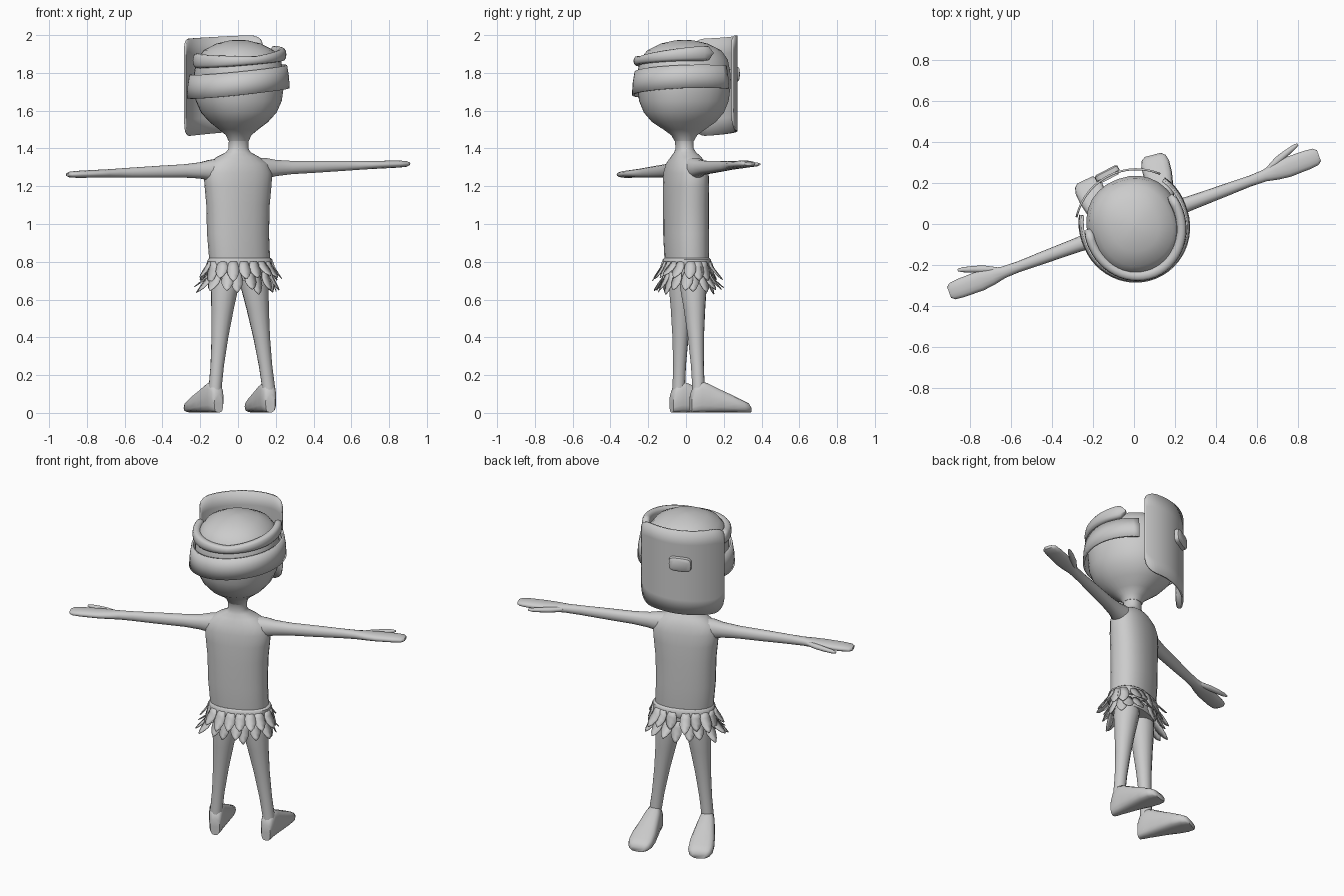
import bpy, math, random
from mathutils import Vector, Matrix

if "Cube" in bpy.data.objects:
    bpy.data.objects.remove(bpy.data.objects["Cube"])

random.seed(4)
TURN = Matrix.Rotation(math.radians(20.3), 3, 'Z')   # the figure faces +Y, turned a little
grey = bpy.data.materials.new("plain_grey")
grey.diffuse_color = (0.6, 0.6, 0.6, 1)
grey.use_nodes = True
grey.node_tree.nodes["Principled BSDF"].inputs["Base Color"].default_value = grey.diffuse_color


def make(name, verts, faces, sharp=40, thick=0):
    me = bpy.data.meshes.new(name)
    me.from_pydata([TURN @ Vector(v) for v in verts], [], faces)
    me.materials.append(grey)
    me.validate()
    me.shade_smooth()
    me.set_sharp_from_angle(angle=math.radians(sharp))
    ob = bpy.data.objects.new(name, me)
    bpy.context.collection.objects.link(ob)
    if thick:
        m = ob.modifiers.new("thickness", 'SOLIDIFY')
        m.thickness = thick
        m.offset = 0
    return ob


def loft(name, sections, n=16, e=1.0, sharp=45):
    """Skin through elliptical sections (centre, half axis u, half axis v)."""
    def p(c):
        return math.copysign(abs(c) ** e, c)
    verts, faces = [], []
    for c, u, v in sections:
        for i in range(n):
            a = 2 * math.pi * i / n
            verts.append(Vector(c) + Vector(u) * p(math.cos(a)) + Vector(v) * p(math.sin(a)))
    for s in range(len(sections) - 1):
        for i in range(n):
            j = (i + 1) % n
            faces.append((s * n + i, s * n + j, s * n + n + j, s * n + n + i))
    last = (len(sections) - 1) * n
    faces += [tuple(reversed(range(n))), tuple(range(last, last + n))]
    return make(name, verts, faces, sharp)


def upright(name, rows, **kw):
    """Loft of horizontal sections (z, half width, half depth, x, y)."""
    return loft(name, [((x, y, z), (a, 0, 0), (0, b, 0)) for z, a, b, x, y in rows], **kw)


# torso and neck
upright("torso", [(0.70, .150, .095, .01, 0), (0.80, .165, .104, .01, 0), (0.95, .168, .108, 0, 0),
                  (1.10, .172, .108, 0, 0), (1.20, .182, .107, 0, 0), (1.27, .188, .102, 0, 0),
                  (1.32, .165, .090, 0, 0), (1.355, .115, .072, 0, 0), (1.38, .065, .055, 0, -.005),
                  (1.40, .052, .046, 0, -.008), (1.44, .052, .048, 0, -.01), (1.48, .065, .068, 0, -.01)],
        n=24, e=.88)

# head
upright("head", [(1.44, .054, .05, 0, -.01), (1.47, .066, .068, 0, -.01), (1.50, .10, .11, 0, -.01),
                 (1.54, .15, .17, 0, -.012), (1.59, .195, .212, 0, -.012), (1.65, .222, .236, 0, -.012),
                 (1.72, .232, .245, 0, -.012), (1.80, .232, .245, 0, -.012), (1.87, .218, .232, 0, -.012),
                 (1.92, .18, .195, 0, -.01), (1.955, .115, .125, 0, -.01), (1.972, .045, .05, 0, -.01),
                 (1.975, .005, .005, 0, -.01)], n=28, e=.92)

# flat strap wrapped round the back of the head, leaning sideways
verts, faces, steps = [], [], 36
for k in range(steps + 1):
    a = math.radians(38 - 250 * k / steps)
    c, s = math.cos(a), math.sin(a)
    flare = .018 * max(0, s)
    for h, r in ((-.063, .268), (0, .264), (.06, .254)):
        rr = r + flare
        x = rr * .98 * c
        verts.append((x, -.014 + rr * s, 1.755 + .11 * x + h))
for k in range(steps):
    for j in range(2):
        i = k * 3 + j
        faces.append((i, i + 3, i + 4, i + 1))
make("mask_strap", verts, faces, thick=.012)

# padded head band above the strap, thicker toward its two rounded ends
sec = []
for k in range(33):
    t = k / 32
    a = math.radians(20 - 216 * t)
    side = abs(2 * t - 1)
    end = math.sqrt(max(.02, 1 - max(0, (side - .9) / .1) ** 2))
    hz = (.022 + .020 * side) * end
    d = Vector((math.cos(a), math.sin(a), 0))
    base = Vector((d.x * .225, d.y * .243 - .014, 1.866 + .02 * side + .02 * d.x))
    sec.append((base, d * .024 * (.5 + .5 * end), (0, 0, hz)))
loft("head_band", sec, n=12, e=.8)

# curved face mask: part of a cylinder with rounded corners
verts, faces, nu, nv = [], [], 28, 6
centre, half = math.radians(97), math.radians(50)
for i in range(nu + 1):
    t = 1 - 2 * i / nu
    t = math.copysign(1 - (1 - abs(t)) ** 1.3, t)    # finer near the corners
    a = centre + half * t
    x, y = .30 * math.cos(a), -.035 + .30 * math.sin(a)
    q = max(0, (abs(t) - .7) / .3)
    drop = 1 - math.sqrt(max(0, 1 - q * q))
    lo, hi = 1.483 + .08 * x + .08 * drop, 1.992 + .05 * x - .045 * drop
    for j in range(nv + 1):
        verts.append((x, y, lo + (hi - lo) * j / nv))
for i in range(nu):
    for j in range(nv):
        k = i * (nv + 1) + j
        faces.append((k, k + 1, k + nv + 2, k + nv + 1))
make("mask", verts, faces, thick=.010)

# blocky nose on the mask
d = Vector((math.cos(centre), math.sin(centre), 0))
w = Vector((d.y, -d.x, .08))
o = Vector((0, -.035, 1.79))
loft("mask_nose", [(o + d * r, w * a, (0, 0, b)) for r, a, b in
                   ((.285, .05, .03), (.297, .05, .03), (.303, .064, .042), (.325, .062, .040),
                    (.332, .05, .03))], n=16, e=.5)

# arms, hands and thumbs
for side, label in ((1, "right"), (-1, "left")):
    def z(x):
        return 1.290 + side * x * .030
    arm = [(.10, .06, .06), (.16, .052, .055), (.21, .042, .044), (.30, .035, .036), (.45, .031, .032),
           (.60, .026, .027), (.68, .029, .024), (.74, .042, .022), (.80, .049, .021), (.90, .047, .019),
           (.945, .042, .016), (.962, .028, .009)]
    loft(label + "_arm", [((side * x, 0, z(x)), (0, side * b, 0), (0, 0, c)) for x, b, c in arm],
         n=14, e=.9, sharp=60)
    thumb = [(.70, .02, .014, .014), (.76, .046, .020, .015), (.81, .064, .017, .014),
             (.86, .080, .013, .011), (.885, .087, .006, .005)]
    loft(label + "_thumb", [((side * x, y, z(x)), (0, side * b, 0), (0, 0, c)) for x, y, b, c in thumb],
         n=10, sharp=60)

# legs and feet
for label, hip, ankle, splay in (("right", .088, .174, -6), ("left", -.068, -.126, 5)):
    rows = []
    for zz, r in ((.76, .075), (.66, .074), (.55, .060), (.40, .045), (.25, .036), (.14, .035), (.03, .036)):
        f = min(1, (.72 - zz) / .58)
        rows.append((zz, r, r * .95, hip + (ankle - hip) * f, .006))
    upright(label + "_leg", rows, n=14)
    a = math.radians(90 + splay)
    d = Vector((math.cos(a), math.sin(a), 0))
    w = Vector((d.y, -d.x, 0))
    foot = [(-.042, .026, .10), (-.025, .036, .14), (.01, .042, .168), (.05, .050, .155), (.11, .060, .125),
            (.18, .070, .092), (.235, .070, .065), (.265, .060, .050), (.280, .040, .030)]
    loft(label + "_foot", [(Vector((ankle, .006, h / 2 + .002)) + d * t, w * b, (0, 0, h / 2))
                           for t, b, h in foot], n=16, e=.65)

# waist belt
upright("waist_belt", [(.765, .170, .112, .012, 0), (.775, .178, .118, .012, 0), (.812, .175, .114, .012, 0),
                       (.820, .166, .106, .01, 0)], n=24, e=.88)

# leaf skirt: two rows of pointed leaves
verts, faces = [], []
for z0, count, length, grow in ((.800, 18, .115, .0), (.745, 18, .125, -.006)):
    for k in range(count):
        a = 2 * math.pi * (k + (.5 if z0 < .78 else 0) + random.uniform(-.2, .2)) / count
        out = random.uniform(.025, .085)
        fall = length * random.uniform(.85, 1.1) - out * .35
        d = Vector((math.cos(a), math.sin(a), 0))
        tang = Vector((-.172 * d.y, .115 * d.x, 0)).normalized()
        norm = Vector((tang.y, -tang.x, 0))
        root = Vector(((.174 + grow) * d.x + .012, (.116 + grow) * d.y, z0))
        base = len(verts)
        for t, half_w in ((0, .020), (.3, .030), (.6, .031), (.85, .019), (1, .003)):
            c = root + norm * out * t ** 1.4 - Vector((0, 0, fall * t))
            verts += [c - tang * half_w, c + norm * .006 * (1 - t), c + tang * half_w]
        for r in range(4):
            for j in range(2):
                i = base + r * 3 + j
                faces.append((i, i + 3, i + 4, i + 1))
make("leaf_skirt", verts, faces, thick=.004)
